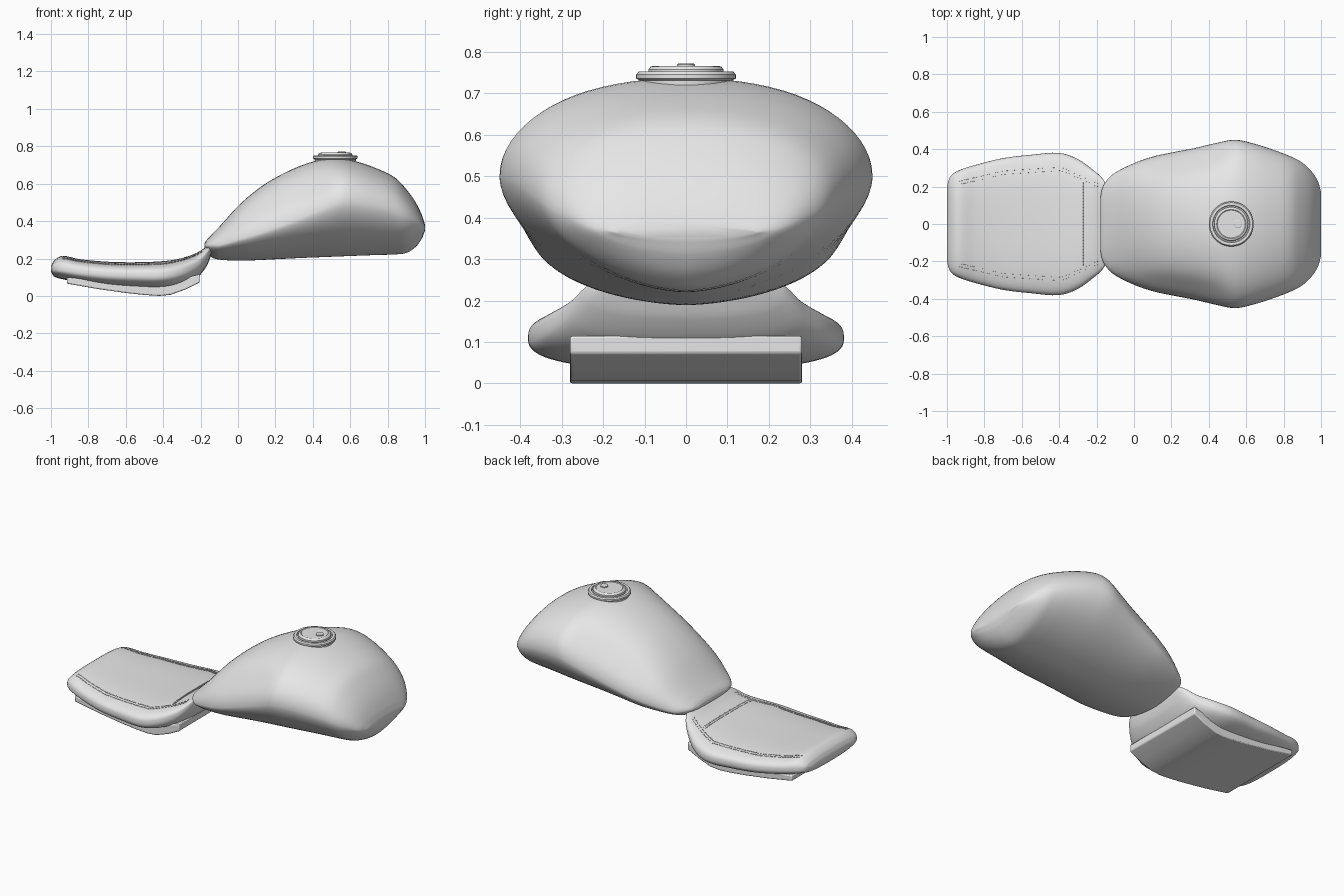
import bpy, bmesh, math
from mathutils import Vector, Matrix
from mathutils.bvhtree import BVHTree

cube = bpy.data.objects.get("Cube")
if cube:
    bpy.data.objects.remove(cube, do_unlink=True)

grey = bpy.data.materials.new("plain_grey")
grey.use_nodes = True
grey.diffuse_color = (0.8, 0.8, 0.8, 1)
grey.node_tree.nodes["Principled BSDF"].inputs["Base Color"].default_value = (0.8, 0.8, 0.8, 1)


def finish(name, bm, angle=40):
    bmesh.ops.recalc_face_normals(bm, faces=bm.faces)
    mesh = bpy.data.meshes.new(name)
    bm.to_mesh(mesh)
    bm.free()
    mesh.materials.append(grey)
    ob = bpy.data.objects.new(name, mesh)
    bpy.context.collection.objects.link(ob)
    bpy.ops.object.select_all(action='DESELECT')
    bpy.context.view_layer.objects.active = ob
    ob.select_set(True)
    bpy.ops.object.shade_smooth_by_angle(angle=math.radians(angle))
    return ob


def smooth_rows(rows, steps):
    """Spline through the section rows."""
    rows = [Vector(r) for r in rows]
    out = []
    for i in range(len(rows) - 1):
        a, b = rows[max(i - 1, 0)], rows[i]
        c, d = rows[i + 1], rows[min(i + 2, len(rows) - 1)]
        h = c[0] - b[0]
        m0 = (c - a) * (h / (c[0] - a[0]))
        m1 = (d - b) * (h / (d[0] - b[0]))
        for k in range(steps):
            t = k / steps
            u = 1 - t
            out.append(b * (u * u * (1 + 2 * t)) + m0 * (t * u * u)
                       + c * (t * t * (3 - 2 * t)) - m1 * (t * t * u))
    return out + [rows[-1]]


def loft(rows, n_up, n_low, sides=72, steps=4, recess=None):
    """Rounded sections along x; row = x, low z, widest z, top z, half width."""
    bm = bmesh.new()
    rings = []
    for x, low, mid, top, w in smooth_rows(rows, steps):
        ring = []
        for k in range(sides):
            t = math.tau * k / sides
            c, s = math.cos(t), math.sin(t)
            n = n_up if s > 0 else n_low
            y = math.copysign(abs(c) ** (2 / n), c) * w
            z = mid + math.copysign(abs(s) ** (2 / n), s) * (top - mid if s > 0 else mid - low)
            if recess:
                y *= 1 - recess(x, s)
            ring.append(bm.verts.new((x, y, z)))
        rings.append(ring)
    for a, b in zip(rings, rings[1:]):
        for k in range(sides):
            j = (k + 1) % sides
            bm.faces.new((a[k], a[j], b[j], b[k]))
    bm.faces.new(rings[0])
    bm.faces.new(rings[-1])
    bmesh.ops.recalc_face_normals(bm, faces=bm.faces)
    return bm


# Fuel tank with knee hollows
def knee(x, s):
    if s <= 0:
        return 0
    return 0.07 * math.exp(-((x - 0.27) / 0.24) ** 4) * math.exp(-((s - 0.55) / 0.3) ** 2)


tank_rows = [
    (-0.18, .255, .268, .28, .14), (-0.17, .235, .268, .297, .19),
    (-0.14, .206, .268, .328, .24), (-0.1, .194, .27, .37, .275),
    (0, .189, .30, .48, .325), (0.1, .191, .33, .567, .36),
    (0.2, .196, .365, .632, .382), (0.32, .202, .41, .69, .405),
    (0.44, .207, .46, .728, .433), (0.54, .211, .497, .736, .45),
    (0.64, .215, .495, .717, .43), (0.75, .219, .475, .678, .395),
    (0.84, .222, .45, .632, .36), (0.9, .23, .425, .57, .328),
    (0.95, .262, .40, .50, .28), (0.985, .31, .375, .428, .225),
    (1.0, .35, .365, .38, .17)]
finish("fuel_tank", loft(tank_rows, 2.15, 1.7, recess=knee), 60)

# Seat cushion
seat_rows = [
    (-1, .13, .145, .16, .20), (-0.985, .105, .145, .188, .25),
    (-0.94, .09, .14, .214, .285), (-0.85, .07, .128, .197, .315),
    (-0.7, .047, .115, .183, .352), (-0.55, .036, .11, .18, .37),
    (-0.4, .034, .11, .186, .38), (-0.3, .055, .128, .202, .347),
    (-0.22, .095, .165, .231, .29), (-0.17, .155, .215, .262, .245),
    (-0.15, .2, .24, .272, .21), (-0.14, .235, .25, .262, .17)]
seat_bm = loft(seat_rows, 3.0, 2.6)
seat_tree = BVHTree.FromBMesh(seat_bm)
finish("seat_cushion", seat_bm, 60)

# Seat base plate: side profile swept across the width
bm = bmesh.new()
profile = [(-0.915, .10), (-0.915, .066), (-0.75, .037), (-0.6, .016), (-0.5, .005),
           (-0.42, 0), (-0.36, .006), (-0.28, .035), (-0.205, .072), (-0.205, .116),
           (-0.3, .09), (-0.45, .07), (-0.7, .075)]
face = bm.faces.new([bm.verts.new((x, -0.28, z)) for x, z in profile])
grown = bmesh.ops.extrude_face_region(bm, geom=[face])["geom"]
bmesh.ops.translate(bm, vec=(0, 0.56, 0),
                    verts=[g for g in grown if isinstance(g, bmesh.types.BMVert)])
base = finish("seat_base", bm, 35)
bevel = base.modifiers.new("soft_edges", 'BEVEL')
bevel.width = 0.006
bevel.segments = 2
bevel.limit_method = 'ANGLE'


# Stitching: small raised dashes laid on the cushion
def stitch(bm, a, b, pitch=0.016):
    a, b = Vector((*a, 0)), Vector((*b, 0))
    count = int((b - a).length / pitch)
    for i in range(count):
        p = a.lerp(b, (i + 0.5) / count)
        hit, normal, _, _ = seat_tree.ray_cast(Vector((p.x, p.y, 1)), Vector((0, 0, -1)))
        if hit is None:
            continue
        along = (b - a) - normal * (b - a).dot(normal)
        along.normalize()
        side = normal.cross(along)
        turn = Matrix((along, side, normal)).transposed().to_4x4()
        bmesh.ops.create_cube(bm, size=1, matrix=Matrix.Translation(hit) @ turn
                              @ Matrix.Diagonal((0.011, 0.004, 0.005, 1)))


bm = bmesh.new()
edge_path = [(-0.94, .215), (-0.7, .272), (-0.39, .292), (-0.19, .202)]
for sign in (-1, 1):
    for gap in (0, 0.018):
        for p, q in zip(edge_path, edge_path[1:]):
            stitch(bm, (p[0], sign * (p[1] + gap - 0.005)), (q[0], sign * (q[1] + gap - 0.005)))
for x in (-0.285, -0.273):
    stitch(bm, (x, -0.225), (x, 0.225))
finish("seat_stitching", bm)


# Filler cap and lock, turned round an upright axis
def lathe(name, outline, x, sides=48):
    bm = bmesh.new()
    verts = [bm.verts.new((r, 0, z)) for r, z in outline]
    edges = [bm.edges.new(pair) for pair in zip(verts, verts[1:])]
    bmesh.ops.spin(bm, geom=verts + edges, cent=(0, 0, 0), axis=(0, 0, 1),
                   angle=math.tau, steps=sides, use_duplicate=False)
    bmesh.ops.remove_doubles(bm, verts=bm.verts, dist=0.0001)
    bmesh.ops.translate(bm, verts=bm.verts, vec=(x, 0, 0))
    return finish(name, bm, 30)


lathe("filler_ring", [(0.108, .69), (0.11, .73), (0.12, .735), (0.12, .745), (0.114, .752),
                      (0.1, .752), (0.097, .742), (0, .742)], 0.52)
lathe("filler_cap", [(0.091, .735), (0.091, .757), (0.085, .764), (0.078, .766),
                     (0.074, .763), (0, .763)], 0.52)
lathe("cap_lock", [(0.022, .755), (0.022, .769), (0.019, .771), (0, .771)], 0.555, 24)
